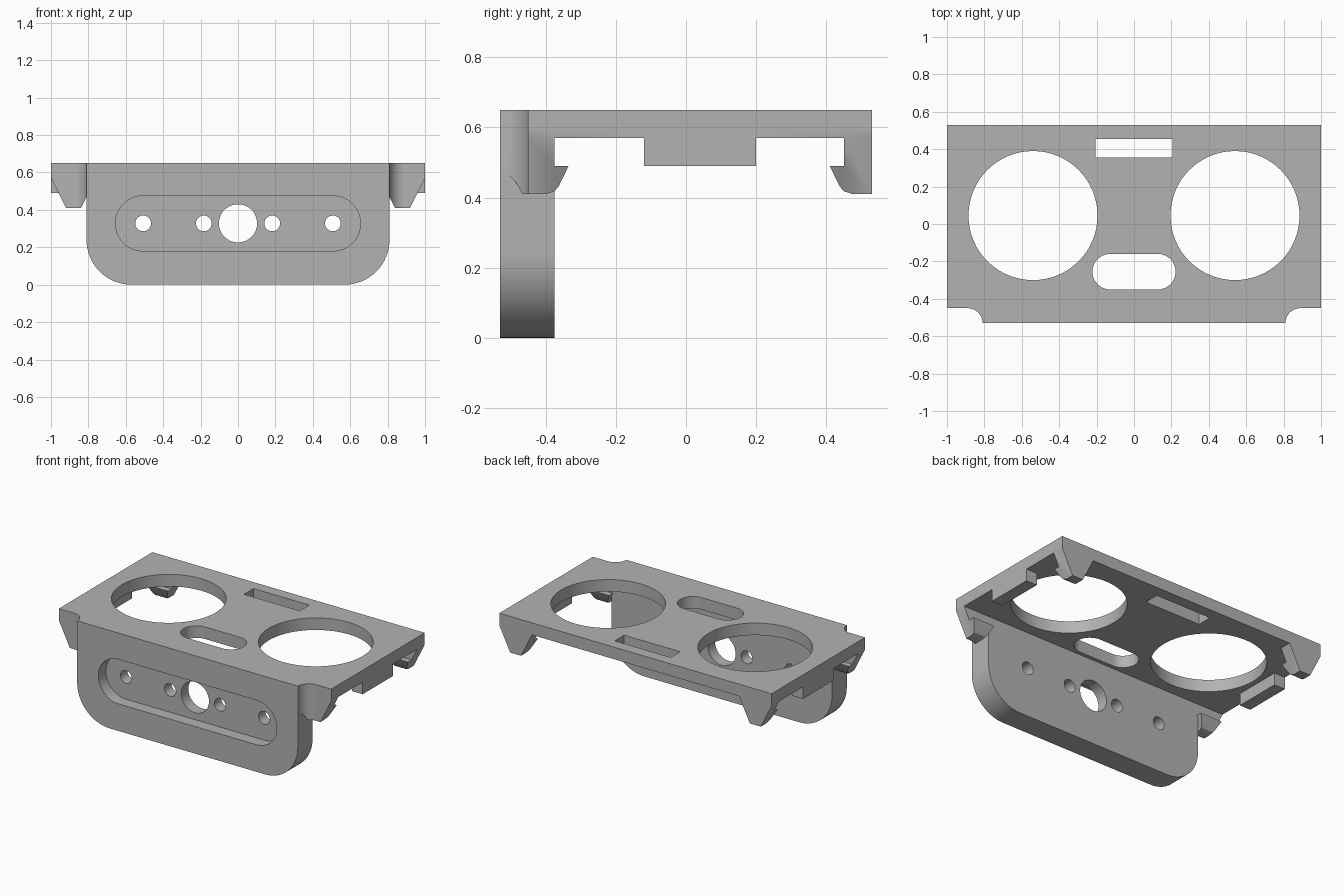
import bpy
import bmesh
from math import sin, cos, pi, radians

cube = bpy.data.objects.get("Cube")
if cube:
    bpy.data.objects.remove(cube, do_unlink=True)

TOP, UNDER, EDGE = 0.65, 0.57, 0.53   # plate top, plate underside, half depth
WALL = 0.81                           # half width of the front wall


def rounded(x0, x1, y0, y1, radii, steps=16):
    """Rectangle outline; radii for bottom-left, bottom-right, top-right, top-left."""
    corners = [(x0, y0, 1, 1), (x1, y0, -1, 1), (x1, y1, -1, -1), (x0, y1, 1, -1)]
    pts = []
    for i, ((cx, cy, sx, sy), r) in enumerate(zip(corners, radii)):
        for k in range(steps + 1 if r else 1):
            a = pi + pi / 2 * (i + k / steps)
            p = (cx + r * (sx + cos(a)), cy + r * (sy + sin(a))) if r else (cx, cy)
            if not any(abs(p[0] - q[0]) + abs(p[1] - q[1]) < 1e-5 for q in pts):
                pts.append(p)
    return pts


def circle(cx, cy, r):
    return rounded(cx - r, cx + r, cy - r, cy + r, [r] * 4)


def prism(name, pts, axis, lo, hi):
    """Extrude a 2D outline along an axis."""
    place = {"x": lambda a, b, t: (t, a, b),
             "y": lambda a, b, t: (a, t, b),
             "z": lambda a, b, t: (a, b, t)}[axis]
    bm = bmesh.new()
    ends = [[bm.verts.new(place(a, b, t)) for a, b in pts] for t in (lo, hi)]
    for ring in ends:
        bm.faces.new(ring)
    n = len(pts)
    for i in range(n):
        j = (i + 1) % n
        bm.faces.new((ends[0][i], ends[0][j], ends[1][j], ends[1][i]))
    bmesh.ops.recalc_face_normals(bm, faces=bm.faces)
    mesh = bpy.data.meshes.new(name)
    bm.to_mesh(mesh)
    bm.free()
    obj = bpy.data.objects.new(name, mesh)
    bpy.context.collection.objects.link(obj)
    return obj


def combine(target, other, operation):
    """Apply a boolean and discard the second solid."""
    mod = target.modifiers.new("combine", "BOOLEAN")
    mod.operation, mod.solver, mod.object = operation, "EXACT", other
    bpy.context.view_layer.objects.active = target
    bpy.ops.object.modifier_apply(modifier=mod.name)
    bpy.data.objects.remove(other, do_unlink=True)


def clip(side, inner, outer, hook):
    """Tapered snap clip: hook profile crossed with a trapezoid."""
    profile = [(inner, 0.6), (inner, 0.49), (inner + hook * 0.04, 0.49),
               (inner + hook * 0.012, 0.432), (inner, 0.418),
               (inner - hook * 0.025, 0.41), (outer, 0.41), (outer, 0.6)]
    solid = prism("clip", profile, "x", side * 0.7, side * 1.0)
    taper = [(0.76, 0.7), (0.76, UNDER), (0.84, 0.4101), (0.84, 0.3),
             (0.92, 0.3), (0.92, 0.4101), (1.0, UNDER), (1.0, 0.7)]
    mask = prism("clip_taper", [(side * x, z) for x, z in taper], "y", -0.8, 0.8)
    combine(solid, mask, "INTERSECT")
    return solid


# Top plate and front wall
bracket = prism("bracket", rounded(-1, 1, -EDGE, EDGE, [0] * 4), "z", UNDER, TOP)
wall = prism("front_wall", rounded(-WALL, WALL, 0, TOP, [0.24, 0.24, 0, 0]),
             "y", -EDGE, -0.375)
combine(bracket, wall, "UNION")

# Side blocks, corner clips and rounded front notches
for side in (-1, 1):
    block = prism("side_block", rounded(-0.12, 0.2, 0.49, 0.6, [0] * 4),
                  "x", side * 0.92, side * 1.0)
    combine(bracket, block, "UNION")
    combine(bracket, clip(side, 0.45, EDGE, -1), "UNION")
    combine(bracket, clip(side, -0.375, -EDGE, 1), "UNION")
    outline = rounded(WALL, 1.2, -0.7, -0.45, [0, 0, 0, 0.08])
    notch = prism("notch", [(side * x, y) for x, y in outline], "z", -0.1, 0.8)
    combine(bracket, notch, "DIFFERENCE")

# Openings in the plate
openings = [circle(-0.54, 0.045, 0.345), circle(0.54, 0.045, 0.345),
            rounded(-0.222, 0.222, -0.35, -0.16, [0.095] * 4),
            rounded(-0.205, 0.205, 0.355, 0.455, [0] * 4)]
for outline in openings:
    combine(bracket, prism("opening", outline, "z", 0.45, 0.8), "DIFFERENCE")

# Recess and holes in the wall
recess = rounded(-0.655, 0.655, 0.18, 0.475, [0.1475] * 4)
combine(bracket, prism("recess", recess, "y", -0.7, -0.45), "DIFFERENCE")
for x, r in ((-0.507, 0.042), (-0.183, 0.042), (0, 0.102), (0.183, 0.042), (0.507, 0.042)):
    combine(bracket, prism("hole", circle(x, 0.328, r), "y", -0.7, -0.3), "DIFFERENCE")

# Single grey finish
grey = bpy.data.materials.new("grey")
grey.use_nodes = True
colour = (0.45, 0.45, 0.45, 1)
grey.diffuse_color = colour
grey.node_tree.nodes["Principled BSDF"].inputs["Base Color"].default_value = colour
bracket.data.materials.clear()
bracket.data.materials.append(grey)

bpy.ops.object.select_all(action="DESELECT")
bracket.select_set(True)
bpy.context.view_layer.objects.active = bracket
bpy.ops.object.shade_smooth_by_angle(angle=radians(30))
